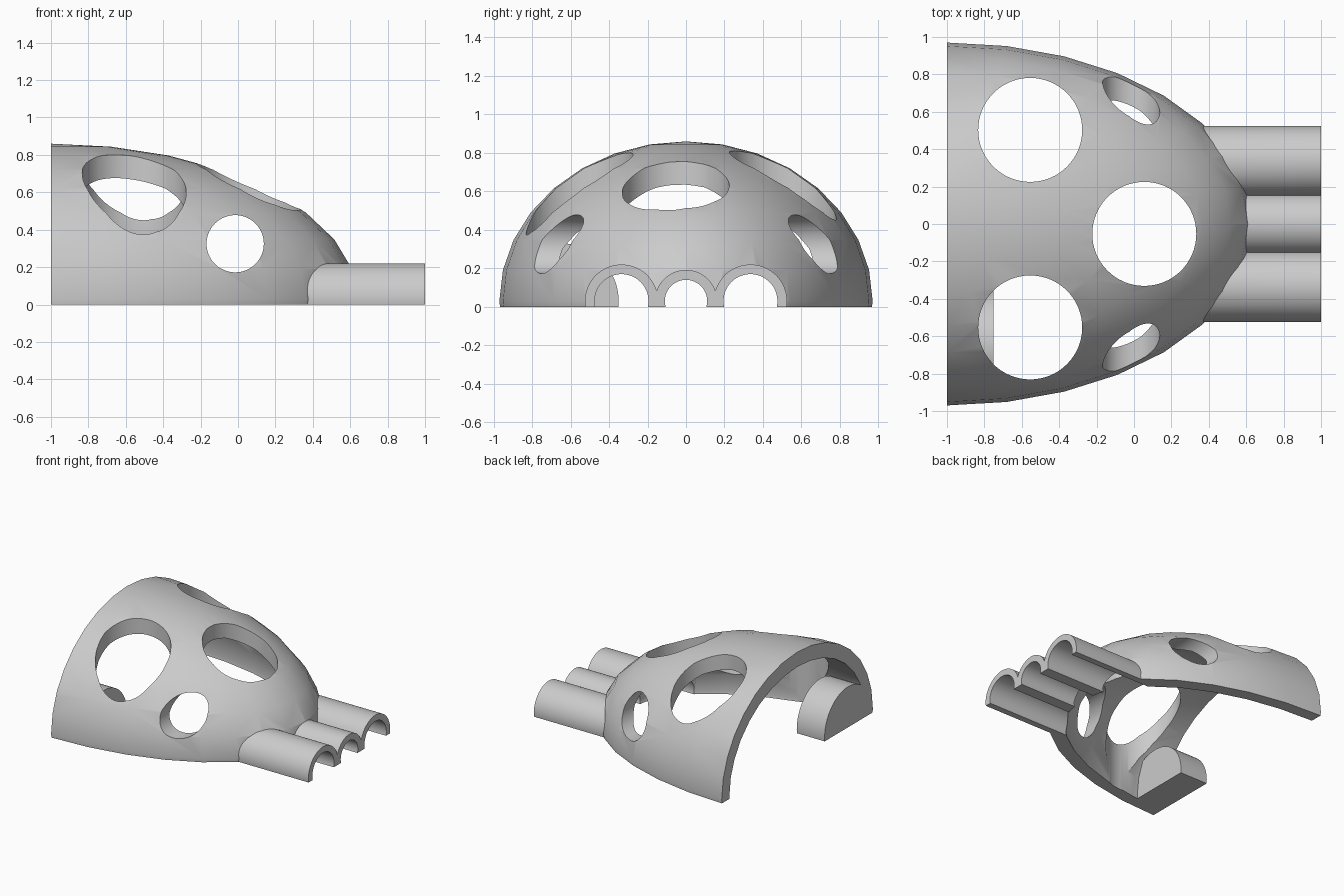
import bpy
import math

if "Cube" in bpy.data.objects:
    bpy.data.objects.remove(bpy.data.objects["Cube"])

grey = bpy.data.materials.new("light_grey")
grey.diffuse_color = (0.6, 0.6, 0.6, 1)
grey.use_nodes = True
grey.node_tree.nodes["Principled BSDF"].inputs["Base Color"].default_value = grey.diffuse_color

CZ = 0.03  # height of the shared centre line of dome, tubes and peg


def ellipsoid(name, rx, ry, rz):
    bpy.ops.mesh.primitive_uv_sphere_add(segments=32, ring_count=16, radius=1)
    o = bpy.context.object
    o.name = name
    for v in o.data.vertices:
        v.co = (v.co.x * rx - 1, v.co.y * ry, v.co.z * rz + CZ)
    return o


def cylinder(name, r, depth, loc, axis):
    rot = {"x": (0, math.pi / 2, 0), "y": (math.pi / 2, 0, 0), "z": (0, 0, 0)}[axis]
    bpy.ops.mesh.primitive_cylinder_add(vertices=64, radius=r, depth=depth,
                                        location=loc, rotation=rot)
    o = bpy.context.object
    o.name = name
    return o


def combine(target, other, op):
    m = target.modifiers.new("bool", "BOOLEAN")
    m.operation = op
    m.solver = "EXACT"
    m.object = other
    bpy.context.view_layer.objects.active = target
    bpy.ops.object.modifier_apply(modifier=m.name)
    bpy.data.objects.remove(other, do_unlink=True)


# Outer dome
dome = ellipsoid("dome_shell", 1.64, 0.97, 0.83)

# Three front tubes joined to the dome: (y, outer radius, bore radius)
tubes = [(-0.335, 0.19, 0.14), (0.335, 0.19, 0.14), (0, 0.162, 0.11)]
for y, r, _ in tubes:
    combine(dome, cylinder("tube", r, 0.8, (0.65, y, CZ), "x"), "UNION")

# Hollow interior
combine(dome, ellipsoid("cavity", 1.51, 0.87, 0.71), "DIFFERENCE")

# Tube bores
for y, _, r in tubes:
    combine(dome, cylinder("bore", r, 1.2, (0.7, y, CZ), "x"), "DIFFERENCE")

# Three round holes in the top
for x, y in [(-0.555, 0.503), (-0.555, -0.553), (0.055, -0.053)]:
    combine(dome, cylinder("top_hole", 0.278, 3, (x, y, 0.5), "z"), "DIFFERENCE")

# Hole through both sides
combine(dome, cylinder("side_hole", 0.153, 3, (-0.015, 0, 0.325), "y"), "DIFFERENCE")

# Half-round peg inside the rear corner
combine(dome, cylinder("peg", 0.3, 0.35, (-0.925, -0.65, CZ), "x"), "UNION")

# Trim flat at the base, the rear opening and the tube ends
bpy.ops.mesh.primitive_cube_add(size=2, location=(0, 0, 1))
combine(dome, bpy.context.object, "INTERSECT")

# Finish
dome.data.materials.clear()
dome.data.materials.append(grey)
for p in dome.data.polygons:
    p.material_index = 0
bpy.ops.object.select_all(action="DESELECT")
dome.select_set(True)
bpy.context.view_layer.objects.active = dome
bpy.ops.object.shade_smooth_by_angle(angle=math.radians(30))
